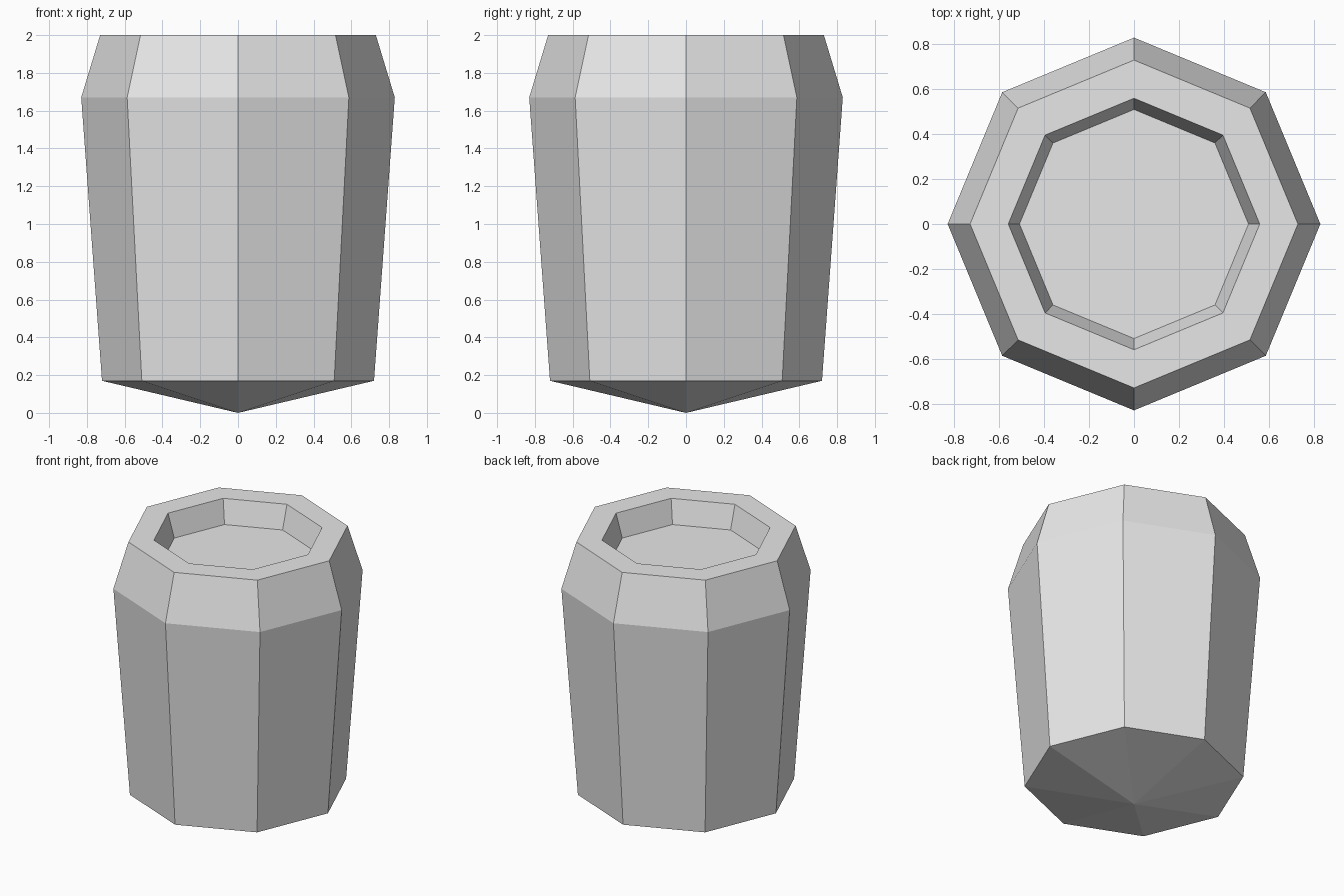
import bpy
import bmesh
from math import cos, sin, tau

cube = bpy.data.objects.get("Cube")
if cube:
    bpy.data.objects.remove(cube, do_unlink=True)

SIDES = 8

# Single plain grey
grey = bpy.data.materials.new("plain grey")
grey.use_nodes = True
colour = (0.8, 0.8, 0.8, 1)
grey.diffuse_color = colour
grey.node_tree.nodes["Principled BSDF"].inputs["Base Color"].default_value = colour


def ring(bm, radius, z):
    return [bm.verts.new((radius * cos(tau * i / SIDES), radius * sin(tau * i / SIDES), z))
            for i in range(SIDES)]


# Outer wall from the base upward, over the rim and down into the recess
profile = [(0.72, 0.17), (0.83, 1.67), (0.73, 2.0), (0.56, 2.0), (0.51, 1.833)]

bm = bmesh.new()
rings = [ring(bm, r, z) for r, z in profile]
for low, high in zip(rings, rings[1:]):
    for i in range(SIDES):
        j = (i + 1) % SIDES
        bm.faces.new((low[i], low[j], high[j], high[i]))

# Recess floor and pointed underside
bm.faces.new(rings[-1])
tip = bm.verts.new((0, 0, 0))
for i in range(SIDES):
    bm.faces.new((tip, rings[0][(i + 1) % SIDES], rings[0][i]))

bmesh.ops.recalc_face_normals(bm, faces=bm.faces[:])
mesh = bpy.data.meshes.new("barrel_body")
bm.to_mesh(mesh)
bm.free()
mesh.materials.append(grey)
body = bpy.data.objects.new("barrel_body", mesh)
bpy.context.collection.objects.link(body)
